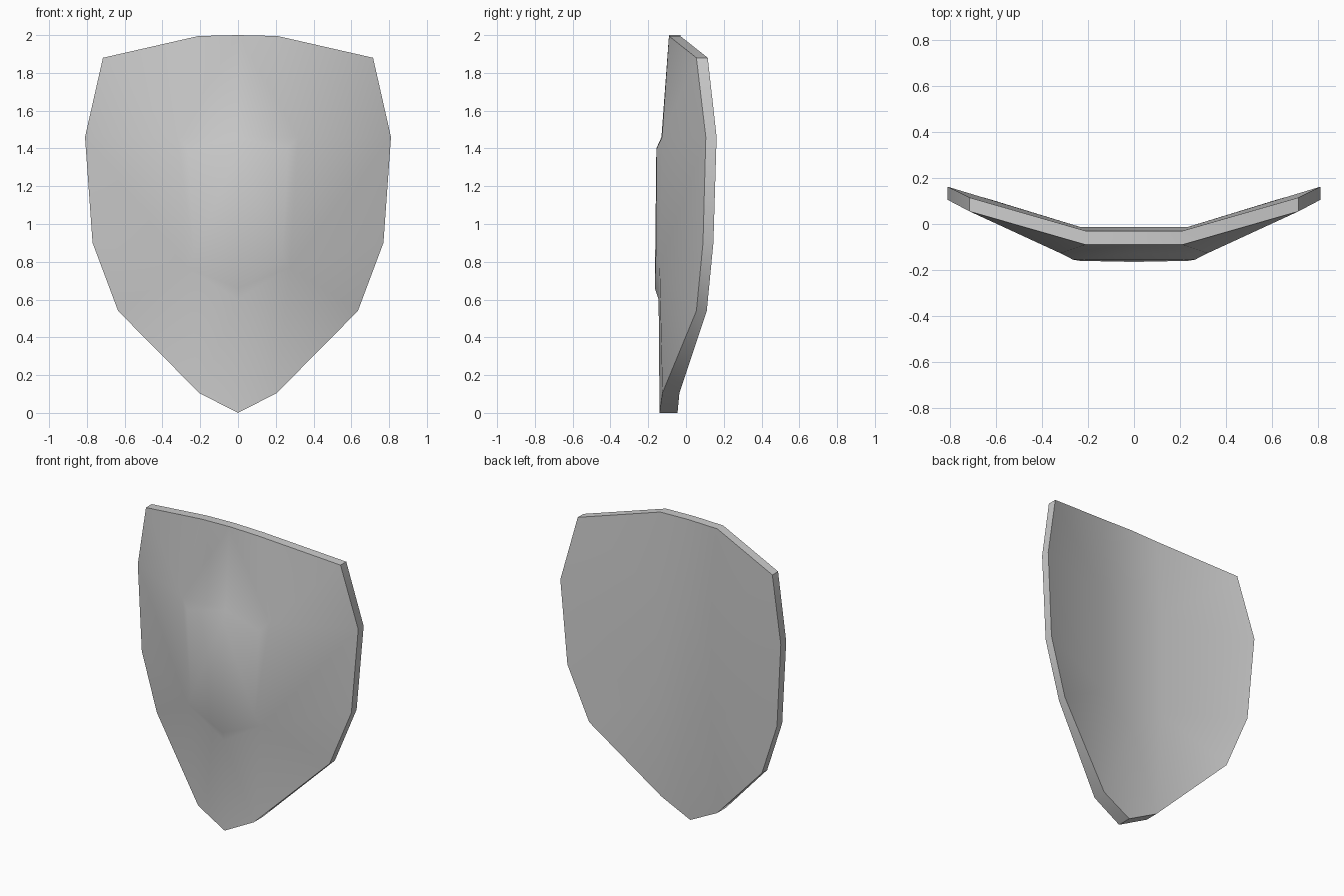
import bpy
import bmesh
import math

cube = bpy.data.objects.get("Cube")
if cube:
    bpy.data.objects.remove(cube, do_unlink=True)

# Single grey material
grey = bpy.data.materials.new("shield grey")
grey.use_nodes = True
tone = (0.6, 0.6, 0.6, 1)
grey.diffuse_color = tone
grey.node_tree.nodes["Principled BSDF"].inputs["Base Color"].default_value = tone

# Half outline from top centre to bottom tip: x, z, front y, back y
outline = [
    (0, 2.0, -0.09, -0.03), (0.21, 1.995, -0.09, -0.03),
    (0.715, 1.88, 0.055, 0.115), (0.81, 1.46, 0.105, 0.162),
    (0.77, 0.90, 0.09, 0.145), (0.635, 0.54, 0.055, 0.11),
    (0.205, 0.105, -0.125, -0.035), (0, 0, -0.14, -0.045),
]
# Half emblem loops from top centre to lower point: x, y, z
emblem_base = [(0, -0.13, 1.46), (0.32, -0.127, 1.46),
               (0.275, -0.14, 0.77), (0, -0.145, 0.60)]
emblem_top = [(0, -0.157, 1.40), (0.265, -0.155, 1.40),
              (0.235, -0.16, 0.83), (0, -0.165, 0.66)]
# Inner back panel
back_panel = [(0, -0.012, 1.46), (0.23, -0.014, 1.46),
              (0.23, -0.014, 0.80), (0, -0.012, 0.60)]

bm = bmesh.new()


def add_points(points):
    return [bm.verts.new(p) for p in points]


def bridge(a, b):
    for i in range(len(a) - 1):
        bm.faces.new((a[i], a[i + 1], b[i + 1], b[i]))


def surround(rim, panel):
    """Fill the area between the outline and a four-point inner loop."""
    t0, t1, shoulder, side, waist, hip, foot, tip = rim
    p0, p1, p2, p3 = panel
    for face in ((t0, t1, p1, p0), (t1, shoulder, p1), (shoulder, side, p1),
                 (side, waist, p2, p1), (waist, hip, p2), (hip, foot, p2),
                 (foot, p3, p2), (foot, tip, p3)):
        bm.faces.new(face)


front = add_points((x, f, z) for x, z, f, b in outline)
back = add_points((x, b, z) for x, z, f, b in outline)
base, raised, panel = map(add_points, (emblem_base, emblem_top, back_panel))

bridge(front, back)       # rim
surround(front, base)     # front face
bridge(base, raised)      # emblem bevel
bm.faces.new(raised)      # emblem plate
surround(back, panel)     # back face
bm.faces.new(panel)

# Mirror to the other half and weld the centre line
bmesh.ops.mirror(bm, geom=bm.verts[:] + bm.edges[:] + bm.faces[:],
                 axis='X', merge_dist=0.0001)
bmesh.ops.remove_doubles(bm, verts=bm.verts[:], dist=0.0001)
bmesh.ops.recalc_face_normals(bm, faces=bm.faces[:])

mesh = bpy.data.meshes.new("shield")
bm.to_mesh(mesh)
bm.free()
mesh.materials.append(grey)
shield = bpy.data.objects.new("shield", mesh)
bpy.context.collection.objects.link(shield)

# Smooth surfaces with crisp rim edges
bpy.ops.object.select_all(action='DESELECT')
shield.select_set(True)
bpy.context.view_layer.objects.active = shield
bpy.ops.object.shade_smooth_by_angle(angle=math.radians(40))
